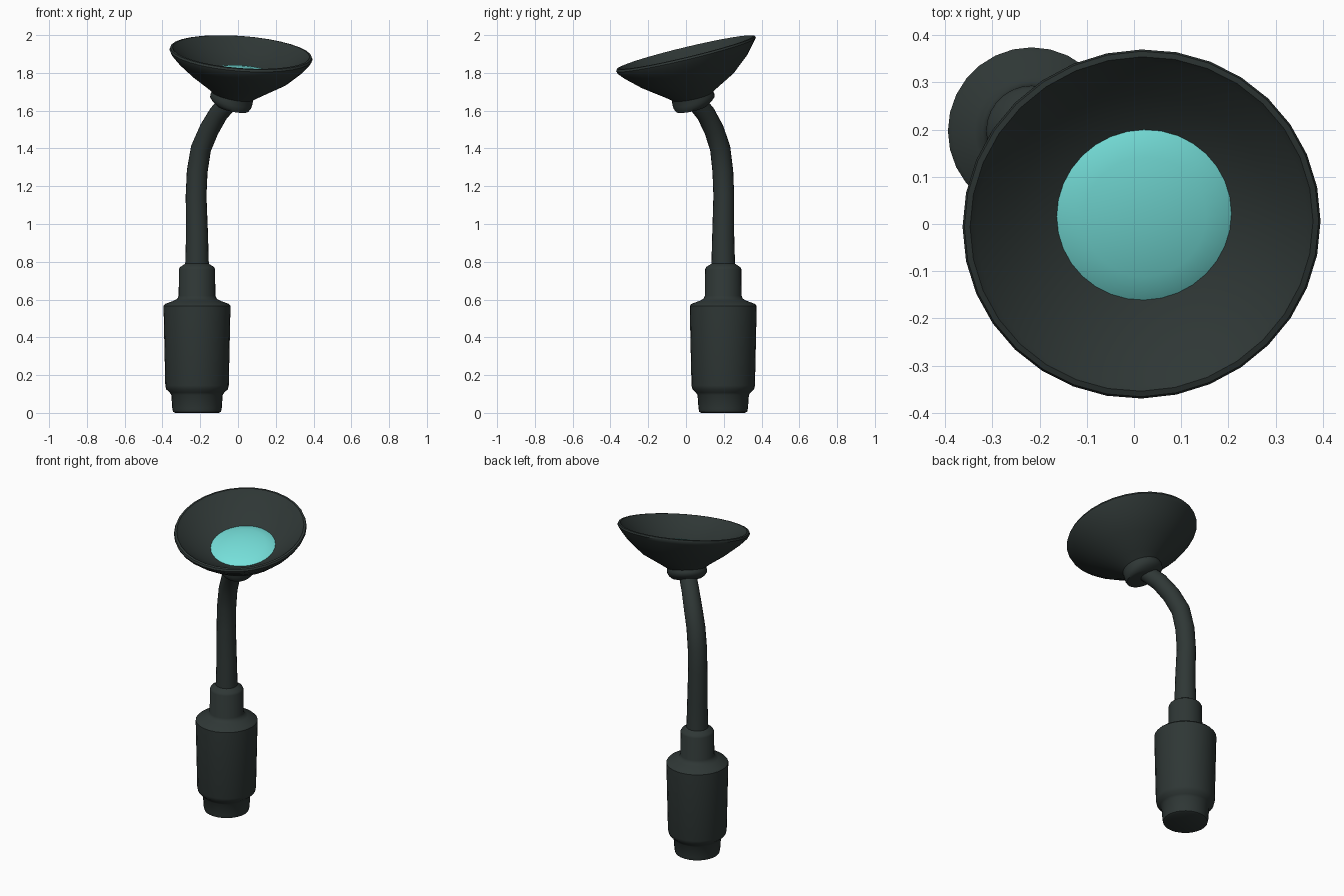
import bpy, bmesh, math
from mathutils import Vector


def material(name, rgb):
    m = bpy.data.materials.new(name)
    m.diffuse_color = (*rgb, 1)
    return m


DARK = material("dark slate", (0.028, 0.038, 0.036))
CYAN = material("pale cyan", (0.18, 0.74, 0.70))


def loft(name, rings, mat, sides=28, angle=40):
    """Skin circles given as (centre, normal, radius); both ends are capped."""
    bm = bmesh.new()
    loops = []
    for c, n, r in rings:
        n = Vector(n).normalized()
        u = (Vector((1, 0, 0)) - n * n.x).normalized()
        v = n.cross(u)
        loops.append([bm.verts.new(Vector(c) + r * (u * math.cos(a) + v * math.sin(a)))
                      for a in (math.tau * i / sides for i in range(sides))])
    for a, b in zip(loops, loops[1:]):
        for i in range(sides):
            j = (i + 1) % sides
            bm.faces.new((a[i], a[j], b[j], b[i]))
    bm.faces.new(loops[0][::-1])
    bm.faces.new(loops[-1])
    me = bpy.data.meshes.new(name)
    bm.to_mesh(me)
    bm.free()
    ob = bpy.data.objects.new(name, me)
    bpy.context.collection.objects.link(ob)
    me.materials.append(mat)
    bpy.ops.object.select_all(action='DESELECT')
    bpy.context.view_layer.objects.active = ob
    ob.select_set(True)
    bpy.ops.object.shade_smooth_by_angle(angle=math.radians(angle))
    return ob


UP = (0, 0, 1)
BX, BY = -0.217, 0.197

# stepped handle: foot, body, shoulder and sleeve
handle = [(0.115, 0), (0.127, 0.006), (0.131, 0.025), (0.136, 0.095), (0.145, 0.108),
          (0.163, 0.125), (0.168, 0.145), (0.177, 0.55), (0.177, 0.567), (0.168, 0.577),
          (0.12, 0.595), (0.104, 0.605), (0.097, 0.62), (0.096, 0.76), (0.09, 0.772),
          (0.07, 0.785), (0.055, 0.795)]
loft("handle", [((BX, BY, z), UP, r) for r, z in handle], DARK)

# curved neck, slightly thicker where it enters the handle
path = [Vector(p) for p in [(BX, BY, 0.77), (BX, BY, 0.95), (-0.222, 0.20, 1.15),
                            (-0.216, 0.195, 1.28), (-0.196, 0.181, 1.4), (-0.153, 0.148, 1.5),
                            (-0.103, 0.104, 1.585), (-0.045, 0.05, 1.65)]]
radii = [0.063, 0.058, 0.055, 0.055, 0.054, 0.053, 0.051, 0.05]
neck = []
for i, p in enumerate(path):
    t = path[min(i + 1, len(path) - 1)] - path[max(i - 1, 0)]
    neck.append((p, t, radii[i]))
loft("neck", neck, DARK, 20, 60)

# lamp head: tilted collar, flared shade, rounded rim and inner wall
CN = (0.2, -0.22, 1)
RN = (0.075, -0.24, 1)
head = [((-0.025, 0.027, 1.607), CN, 0.065), ((-0.028, 0.03, 1.612), CN, 0.085),
        ((-0.033, 0.036, 1.632), CN, 0.104), ((-0.036, 0.04, 1.652), CN, 0.114),
        ((-0.033, 0.038, 1.668), CN, 0.114), ((-0.028, 0.034, 1.680), CN, 0.112),
        ((-0.015, 0.025, 1.700), (0.14, -0.18, 1), 0.145),
        ((0.008, 0.008, 1.762), (0.09, -0.16, 1), 0.25),
        ((0.014, 0.002, 1.83), (0.075, -0.2, 1), 0.328),
        ((0.015, 0, 1.88), RN, 0.371), ((0.016, 0, 1.897), RN, 0.38),
        ((0.016, 0, 1.908), RN, 0.376), ((0.016, 0, 1.910), RN, 0.364),
        ((0.016, 0, 1.897), RN, 0.352), ((0.018, 0.008, 1.845), RN, 0.275),
        ((0.021, 0.02, 1.790), RN, 0.182), ((0.021, 0.02, 1.775), RN, 0.10)]
loft("lamp_shade", head, DARK, 32, 45)

# low domed light in the shade
n = Vector(RN).normalized()
base = Vector((0.021, 0.022, 1.780))
dome = [(0.17, 0), (0.186, 0.012), (0.165, 0.022), (0.13, 0.031), (0.08, 0.039), (0.03, 0.043)]
loft("light_dome", [(base + n * h, n, r) for r, h in dome], CYAN, 32, 60)
